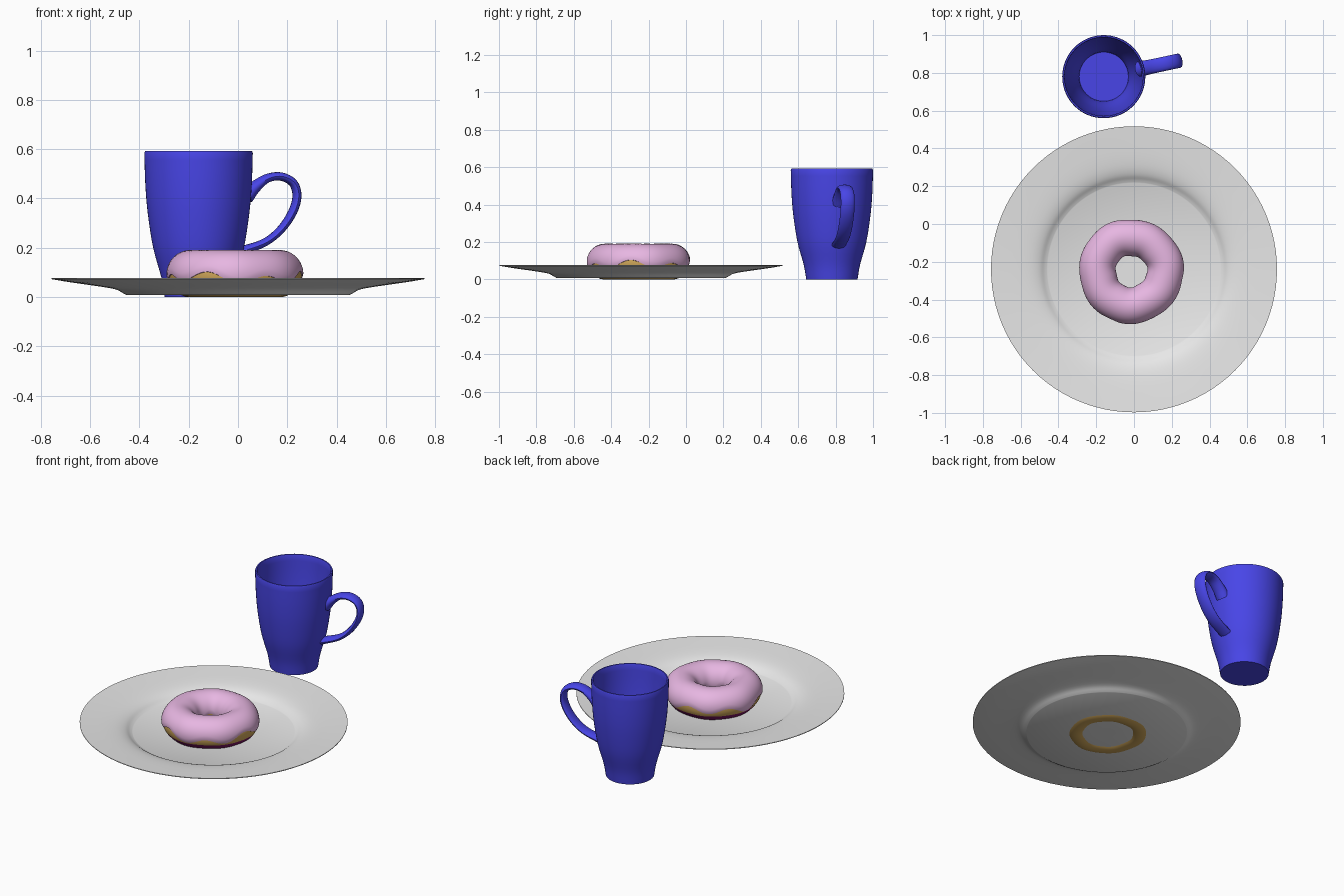
import bpy, bmesh, math
from mathutils import Vector

if "Cube" in bpy.data.objects:
    bpy.data.objects.remove(bpy.data.objects["Cube"])

def mat(name, c):
    m = bpy.data.materials.new(name)
    m.diffuse_color = (*c, 1)
    m.use_nodes = True
    m.node_tree.nodes["Principled BSDF"].inputs["Base Color"].default_value = m.diffuse_color
    return m

WHITE = mat("plate_white", (0.8, 0.8, 0.8))
BLUE = mat("mug_blue", (0.065, 0.06, 0.8))
PINK = mat("icing_pink", (0.8, 0.47, 0.76))
TAN = mat("dough_tan", (0.62, 0.38, 0.1))
MAGENTA = mat("dark_magenta", (0.2, 0.008, 0.12))

def grid_object(name, rows, mats, loc=(0, 0, 0), close_rows=False, close_cols=True,
                cap=False, rule=None, angle=40):
    """Skin a list of equally long point rows; rule(center) gives a material index."""
    bm = bmesh.new()
    vs = [[bm.verts.new(p) for p in r] for r in rows]
    n, k = len(vs), len(vs[0])
    for i in range(n if close_rows else n - 1):
        for j in range(k if close_cols else k - 1):
            a, b = vs[i], vs[(i + 1) % n]
            bm.faces.new((a[j], a[(j + 1) % k], b[(j + 1) % k], b[j]))
    if cap:
        bm.faces.new(vs[0])
        bm.faces.new(vs[-1])
    bmesh.ops.remove_doubles(bm, verts=bm.verts, dist=1e-5)
    bmesh.ops.recalc_face_normals(bm, faces=bm.faces)
    if rule:
        for f in bm.faces:
            f.material_index = rule(f.calc_center_median())
    me = bpy.data.meshes.new(name)
    bm.to_mesh(me)
    bm.free()
    for m in mats:
        me.materials.append(m)
    ob = bpy.data.objects.new(name, me)
    ob.location = loc
    bpy.context.collection.objects.link(ob)
    bpy.ops.object.select_all(action='DESELECT')
    ob.select_set(True)
    bpy.context.view_layer.objects.active = ob
    bpy.ops.object.shade_smooth_by_angle(angle=math.radians(angle))
    return ob

def smooth_path(pts, sub):
    """Catmull-Rom curve through points of any dimension."""
    P = [Vector(p) for p in pts]
    P = [2 * P[0] - P[1]] + P + [2 * P[-1] - P[-2]]
    out = []
    for i in range(1, len(P) - 2):
        a, b, c, d = P[i - 1:i + 3]
        for s in range(sub):
            t = s / sub
            out.append(0.5 * (2 * b + (c - a) * t + (2 * a - 5 * b + 4 * c - d) * t * t
                              + (3 * b - a - 3 * c + d) * t ** 3))
    return out + [P[-2]]

def lathe(name, profile, m, loc, seg=96, angle=40):
    rows = [[(r * math.cos(2 * math.pi * j / seg), r * math.sin(2 * math.pi * j / seg), z)
             for j in range(seg)] for r, z in profile]
    return grid_object(name, rows, [m], loc, cap=True, angle=angle)

# Plate: flat well, steep step, shallow rim
top = smooth_path([(0.457, 0.017), (0.475, 0.026), (0.50, 0.042), (0.54, 0.055),
                   (0.60, 0.064), (0.68, 0.071), (0.757, 0.077)], 3)
under = smooth_path([(0.757, 0.073), (0.68, 0.060), (0.56, 0.043), (0.495, 0.031),
                     (0.465, 0.015), (0.452, 0.008)], 3)
lathe("plate", [(0.05, 0.017)] + [tuple(p) for p in top + under] + [(0.05, 0.008)],
      WHITE, (0, -0.24, 0), angle=30)

# Mug body: outer wall up, rounded lip, inner wall down
outer = smooth_path([(0.137, 0), (0.151, 0.08), (0.184, 0.2), (0.206, 0.34),
                     (0.216, 0.46), (0.220, 0.585)], 4)
inner = smooth_path([(0.207, 0.585), (0.202, 0.46), (0.191, 0.34), (0.168, 0.2),
                     (0.137, 0.08), (0.130, 0.03)], 4)
MUG = (-0.16, 0.78, 0)
lathe("mug_body", [tuple(p) for p in outer] + [(0.217, 0.592), (0.210, 0.592)]
      + [tuple(p) for p in inner], BLUE, MUG, 64)

# Mug handle: swept oval; values are reach, height, half thickness, half width
path = smooth_path([(0.195, 0.41, 0.036, 0.042), (0.235, 0.448, 0.025, 0.039),
                    (0.285, 0.482, 0.018, 0.038), (0.342, 0.489, 0.017, 0.038),
                    (0.392, 0.463, 0.017, 0.038), (0.408, 0.41, 0.017, 0.038),
                    (0.390, 0.345, 0.017, 0.038), (0.342, 0.275, 0.016, 0.038),
                    (0.275, 0.222, 0.016, 0.038), (0.175, 0.185, 0.020, 0.038)], 4)
rows = []
for i, p in enumerate(path):
    d = path[min(i + 1, len(path) - 1)] - path[max(i - 1, 0)]
    l = math.hypot(d[0], d[1])
    nx, nz = -d[1] / l, d[0] / l
    ring = []
    for j in range(16):
        a = 2 * math.pi * j / 16
        t = p[2] * math.cos(a)
        ring.append((p[0] + nx * t, p[3] * math.sin(a), p[1] + nz * t))
    rows.append(ring)
handle = grid_object("mug_handle", rows, [BLUE], MUG, cap=True)
handle.rotation_euler.z = math.radians(12)

# Doughnut: rings around a circle, slightly uneven
DONUT = (-0.015, -0.25, 0)
R = 0.18

def ring_point(th, ph, r, zc):
    rad = R + 0.003 * math.sin(3 * th + 1) + 0.002 * math.sin(7 * th) + r * math.cos(ph)
    return (rad * math.cos(th), rad * math.sin(th), zc + r * math.sin(ph))

def dough_colour(c):
    outside = math.hypot(c.x, c.y) > R
    return 1 if outside and 0.011 < c.z < 0.046 else 0

N, K = 96, 40
angles = [2 * math.pi * i / N for i in range(N)]
grid_object("doughnut_dough",
            [[ring_point(th, 2 * math.pi * j / K, 0.09, 0.09) for j in range(K)] for th in angles],
            [TAN, MAGENTA], DONUT, close_rows=True, rule=dough_colour, angle=60)

# Icing: upper shell with a wavy lower edge, tucked into the dough
rows = []
for th in angles:
    lo = math.radians(-10 + 11 * math.sin(7 * th + 2.8) + 6 * math.sin(3 * th + 1.9))
    hi = math.radians(195 + 10 * math.sin(5 * th))
    row = [ring_point(th, lo, 0.085, 0.092)]
    for j in range(25):
        ph = lo + (hi - lo) * j / 24
        r = 0.097 if 0 < j < 24 else 0.094
        row.append(ring_point(th, ph, r, 0.094))
    row.append(ring_point(th, hi, 0.085, 0.092))
    rows.append(row)
grid_object("doughnut_icing", rows, [PINK], DONUT, close_rows=True, close_cols=False, angle=60)
